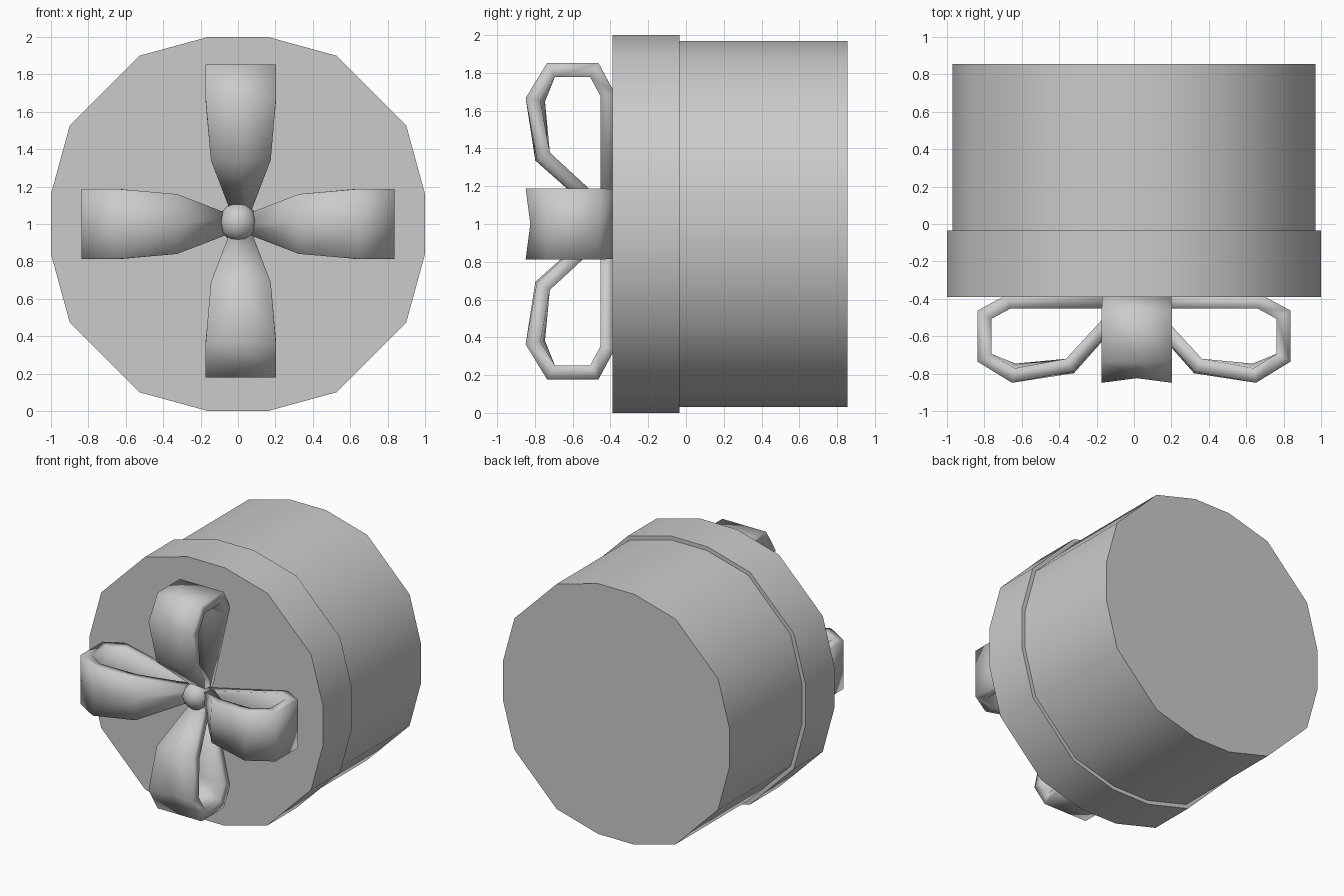
import bpy, bmesh, math
from mathutils import Vector

if "Cube" in bpy.data.objects:
    bpy.data.objects.remove(bpy.data.objects["Cube"])


def make_object(name, bm, angle):
    bmesh.ops.recalc_face_normals(bm, faces=bm.faces[:])
    mesh = bpy.data.meshes.new(name)
    bm.to_mesh(mesh)
    bm.free()
    ob = bpy.data.objects.new(name, mesh)
    bpy.context.collection.objects.link(ob)
    bpy.ops.object.select_all(action='DESELECT')
    bpy.context.view_layer.objects.active = ob
    ob.select_set(True)
    bpy.ops.object.shade_smooth_by_angle(angle=math.radians(angle))
    return ob


def skin(bm, rings, caps=True):
    """Join successive vertex rings with quads."""
    n = len(rings[0])
    for a, b in zip(rings, rings[1:]):
        for i in range(n):
            j = (i + 1) % n
            bm.faces.new((a[i], a[j], b[j], b[i]))
    if caps:
        bm.faces.new(rings[0])
        bm.faces.new(rings[-1])


# Sixteen-sided outline shared by box and lid (one quarter, rotated four times)
quarter = [(1.0, 0.16), (0.9, 0.525), (0.525, 0.9), (0.16, 1.0)]
outline = []
for k in range(4):
    c, s = round(math.cos(k * math.pi / 2)), round(math.sin(k * math.pi / 2))
    outline += [(c * x - s * z, s * x + c * z) for x, z in quarter]


def drum(name, sections):
    bm = bmesh.new()
    rings = [[bm.verts.new((x * s, y, 1 + z * s)) for x, z in outline]
             for s, y in sections]
    skin(bm, rings)
    make_object(name, bm, 40)


drum("box_body", [(0.97, -0.10), (0.97, 0.855)])
drum("lid", [(1.0, -0.39), (1.0, -0.035)])

# Ribbon loop: (radial distance, y, half width, dish in the middle)
PATH = [(0.04, -0.425, 0.04, 0), (0.345, -0.755, 0.16, -0.01),
        (0.645, -0.81, 0.188, 0.025), (0.80, -0.715, 0.188, 0),
        (0.80, -0.485, 0.188, 0), (0.67, -0.415, 0.185, 0),
        (0.04, -0.415, 0.04, 0)]
HALF = 0.037
CENTRE_Z = 1.015


def ribbon_loop(name, angle, shift):
    out = Vector((math.cos(angle), 0, math.sin(angle)))
    side = Vector((-math.sin(angle), 0, math.cos(angle)))
    origin = Vector((shift[0], 0, CENTRE_Z + shift[1]))
    pts = [Vector(p[:2]) for p in PATH]
    bm = bmesh.new()
    rings = []
    for i, (r, y, w, dish) in enumerate(PATH):
        before = (pts[i] - pts[i - 1]).normalized() if i else None
        after = (pts[i + 1] - pts[i]).normalized() if i < len(pts) - 1 else None
        d0, d1 = before or after, after or before
        n0, n1 = Vector((d0.y, -d0.x)), Vector((d1.y, -d1.x))
        n = (n0 + n1).normalized()
        n = n * (HALF / n.dot(n0))
        push = n.normalized() * dish
        ring = []
        for u, v in ((-1, 1), (0, 1), (1, 1), (1, -1), (0, -1), (-1, -1)):
            p = pts[i] + n * v
            if u == 0:
                p = p - push
            ring.append(bm.verts.new(origin + out * p.x + side * (u * w)
                                     + Vector((0, p.y, 0))))
        rings.append(ring)
    skin(bm, rings)
    make_object(name, bm, 180)


ribbon_loop("bow_loop_right", 0, (0, -0.015))
ribbon_loop("bow_loop_top", math.pi / 2, (0.015, 0))
ribbon_loop("bow_loop_left", math.pi, (0, -0.015))
ribbon_loop("bow_loop_bottom", 3 * math.pi / 2, (0.015, 0))

# Knot in the middle of the bow
bm = bmesh.new()
bmesh.ops.create_uvsphere(bm, u_segments=8, v_segments=6, radius=0.105)
for v in bm.verts:
    v.co += Vector((0, -0.50, 1.01))
make_object("bow_knot", bm, 180)
